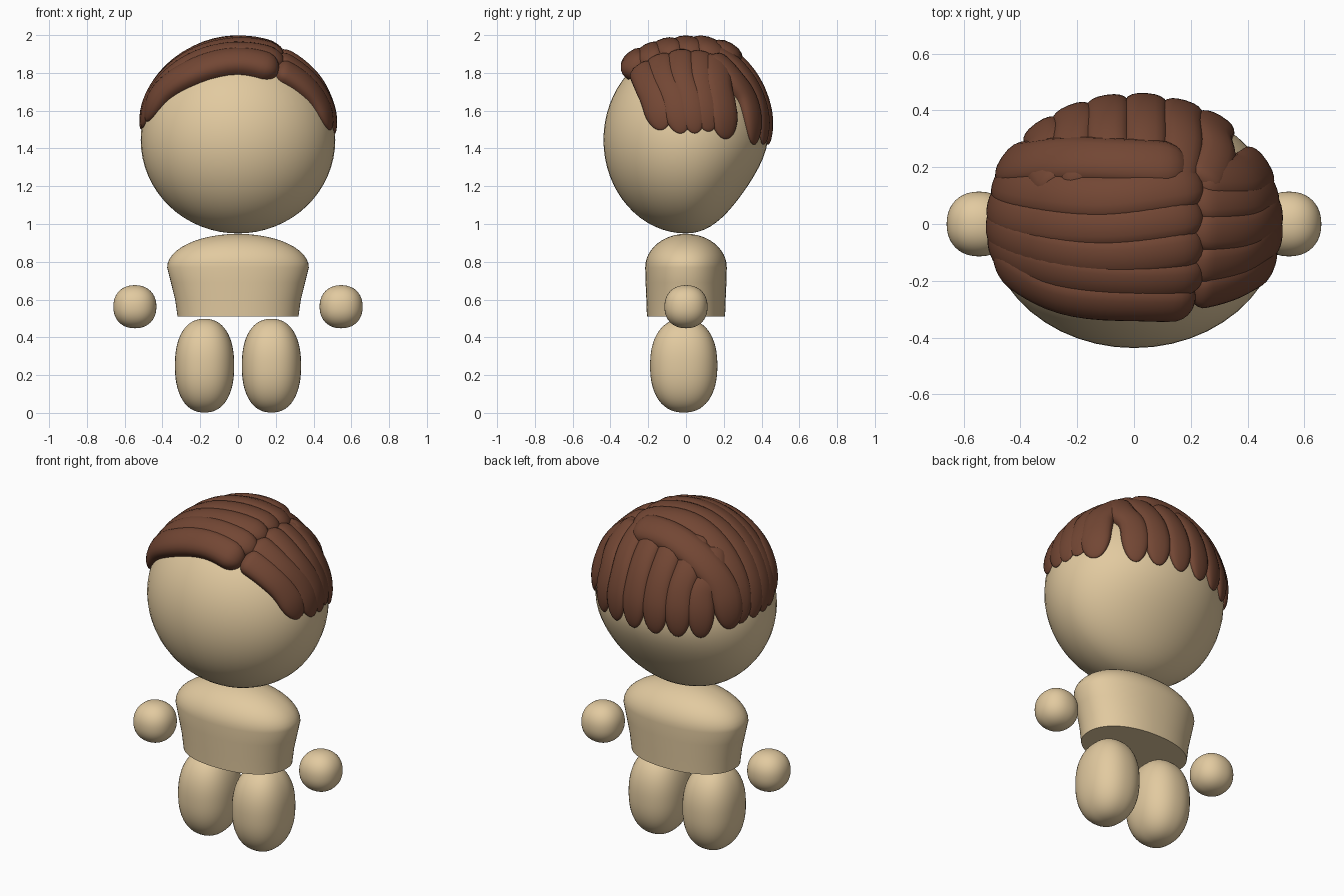
import bpy, bmesh, math
from mathutils import Vector

if "Cube" in bpy.data.objects:
    bpy.data.objects.remove(bpy.data.objects["Cube"])

HEAD_C = Vector((0, 0, 1.445))
HEAD_R = Vector((0.515, 0.437, 0.495))


def material(name, color):
    m = bpy.data.materials.new(name)
    m.diffuse_color = color
    m.use_nodes = True
    m.node_tree.nodes["Principled BSDF"].inputs["Base Color"].default_value = m.diffuse_color
    return m


skin = material("skin", (0.76, 0.59, 0.35, 1))
brown = material("hair_brown", (0.17, 0.062, 0.034, 1))


def finish(name, bm, mat, angle=60):
    bmesh.ops.recalc_face_normals(bm, faces=bm.faces)
    me = bpy.data.meshes.new(name)
    bm.to_mesh(me)
    bm.free()
    ob = bpy.data.objects.new(name, me)
    bpy.context.collection.objects.link(ob)
    me.materials.append(mat)
    bpy.ops.object.select_all(action='DESELECT')
    ob.select_set(True)
    bpy.context.view_layer.objects.active = ob
    bpy.ops.object.shade_smooth_by_angle(angle=math.radians(angle))
    return ob


def blob(name, center, radii, n=2.0, shape=None):
    """Superellipsoid: n = 2 is an ellipsoid, larger n is boxier."""
    bm = bmesh.new()
    bmesh.ops.create_uvsphere(bm, u_segments=48, v_segments=32, radius=1)
    for v in bm.verts:
        p = v.co / sum(abs(c) ** n for c in v.co) ** (1 / n)
        v.co = Vector(c + r * q for c, r, q in zip(center, radii, p))
        if shape:
            shape(v.co)
    return finish(name, bm, skin)


def skin_rings(bm, rings):
    """Join closed rings of points and cap both ends."""
    rows = [[bm.verts.new(p) for p in ring] for ring in rings]
    n = len(rows[0])
    for a, b in zip(rows, rows[1:]):
        for i in range(n):
            j = (i + 1) % n
            bm.faces.new((a[i], a[j], b[j], b[i]))
    bm.faces.new(rows[0])
    bm.faces.new(rows[-1])


def spow(v, p):
    return math.copysign(abs(v) ** p, v)


# Head, with the lower back drawn in slightly towards the neck
def tuck_nape(co):
    if co.y > 0 and co.z < 1.5:
        t = min(1, (1.5 - co.z) / 0.5)
        co.y *= 1 - 0.22 * t * t * (3 - 2 * t)


blob("head", HEAD_C, HEAD_R, shape=tuck_nape)

# Hands and legs
for side, s in (("left", -1), ("right", 1)):
    blob(side + "_hand", (s * 0.546, 0, 0.562), (0.114, 0.114, 0.114), 2.2)
    blob(side + "_leg", (s * 0.177, -0.012, 0.25), (0.157, 0.178, 0.248), 2.3)

# Torso: flared sides with a domed top
profile = [(0.32, 0.207, 0.51), (0.333, 0.21, 0.6), (0.355, 0.214, 0.69), (0.375, 0.216, 0.77)]
for k in range(1, 13):
    a = math.radians(89.5) * k / 12
    profile.append((0.375 * math.cos(a), 0.216 * math.cos(a), 0.77 + 0.178 * math.sin(a)))
bm = bmesh.new()
ring_angles = [math.tau * i / 64 for i in range(64)]
skin_rings(bm, [[(rx * spow(math.cos(a), 0.92), ry * spow(math.sin(a), 0.92), z)
                 for a in ring_angles] for rx, ry, z in profile])
finish("torso", bm, skin, 40)


# Hair strands: flattened tubes that hug the head
def on_head(p):
    q = Vector((p - HEAD_C)[i] / HEAD_R[i] for i in range(3)).normalized()
    normal = Vector(q[i] / HEAD_R[i] for i in range(3)).normalized()
    return HEAD_C + Vector(q[i] * HEAD_R[i] for i in range(3)), normal


def control(p):
    if len(p) == 3:
        return on_head(Vector(p))[0]
    h = max(0.01, 1 - (p[0] / HEAD_R.x) ** 2 - (p[1] / HEAD_R.y) ** 2)
    return Vector((p[0], p[1], HEAD_C.z + HEAD_R.z * math.sqrt(h)))


def spline(pts, u):
    pts = [pts[0] * 2 - pts[1]] + pts + [pts[-1] * 2 - pts[-2]]
    x = u * (len(pts) - 3)
    i = min(int(x), len(pts) - 4)
    t = x - i
    a, b, c, d = pts[i:i + 4]
    return 0.5 * (2 * b + (c - a) * t + (2 * a - 5 * b + 4 * c - d) * t * t
                  + (3 * b - a - 3 * c + d) * t ** 3)


def round_cap(v):
    v = min(1, max(0.0, v))
    return max(0.03, math.sqrt(1 - (1 - v) ** 2))


def strand(bm, path, width, thick=0.055, tip=0.24):
    pts = [control(p) for p in path]
    rings = []
    for k in range(33):
        u = 0.5 - 0.5 * math.cos(math.pi * k / 32)
        here = spline(pts, u)
        tangent = spline(pts, min(1, u + 0.01)) - spline(pts, max(0, u - 0.01))
        _, normal = on_head(here)
        across = tangent.cross(normal).normalized()
        cap = round_cap(u / 0.1) * round_cap((1 - u) / tip)
        ring = []
        for i in range(20):
            a = math.tau * i / 20
            base, nrm = on_head(here + across * width * cap * spow(math.cos(a), 0.8))
            ring.append(base + nrm * thick * (1 - 0.6 * u * u) * cap * spow(math.sin(a), 0.8))
        rings.append(ring)
    skin_rings(bm, rings)


def hair(name, strands):
    bm = bmesh.new()
    for s in strands:
        strand(bm, *s)
    finish(name, bm, brown)


# Long side of the parting, swept to the left
hair("hair_left", [
    ([(0.21, -0.25), (0, -0.255), (-0.25, -0.235), (-0.42, -0.17, 1.69), (-0.5, -0.12, 1.55)], 0.08, 0.082),
    ([(0.24, -0.17), (-0.1, -0.18), (-0.38, -0.13), (-0.5, -0.05, 1.51)], 0.075, 0.068),
    ([(0.24, -0.07), (-0.1, -0.11), (-0.4, -0.06), (-0.5, 0.01, 1.50)], 0.075, 0.062),
    ([(0.24, 0.03), (-0.1, -0.01), (-0.4, 0.02), (-0.49, 0.08, 1.49)], 0.075, 0.06),
    ([(0.24, 0.13), (-0.1, 0.09), (-0.37, 0.12), (-0.47, 0.16, 1.48)], 0.085, 0.07),
    ([(0.19, 0.18), (-0.06, 0.205), (-0.3, 0.21), (-0.41, 0.21, 1.65), (-0.45, 0.22, 1.46)], 0.09, 0.085)])

# Short side of the parting
hair("hair_right", [
    ([(0.2, -0.23), (0.34, -0.2), (0.44, -0.17, 1.66), (0.49, -0.12, 1.5)], 0.075, 0.055),
    ([(0.2, -0.14), (0.36, -0.12), (0.47, -0.07, 1.68), (0.505, -0.02, 1.48)], 0.075, 0.05),
    ([(0.2, -0.03), (0.38, -0.02), (0.48, 0.02, 1.68), (0.505, 0.05, 1.48)], 0.07, 0.05),
    ([(0.2, 0.07), (0.38, 0.08), (0.47, 0.11, 1.68), (0.5, 0.12, 1.49)], 0.07, 0.05),
    ([(0.2, 0.16), (0.36, 0.16), (0.45, 0.2, 1.66), (0.47, 0.22, 1.45)], 0.085, 0.06)])

# Back locks hanging from the crown, fanned around the head
locks = []
for x in (-0.32, -0.21, -0.09, 0.04, 0.165, 0.28):
    f = math.sqrt(1 - (x / HEAD_R.x) ** 2)
    locks.append(([(x * 0.8, 0.12), (x, 0.28 * f), (x, 0.39 * f, 1.66), (x * 1.04, 0.43 * f, 1.42)],
                  0.076, 0.064))
hair("hair_back", locks)
